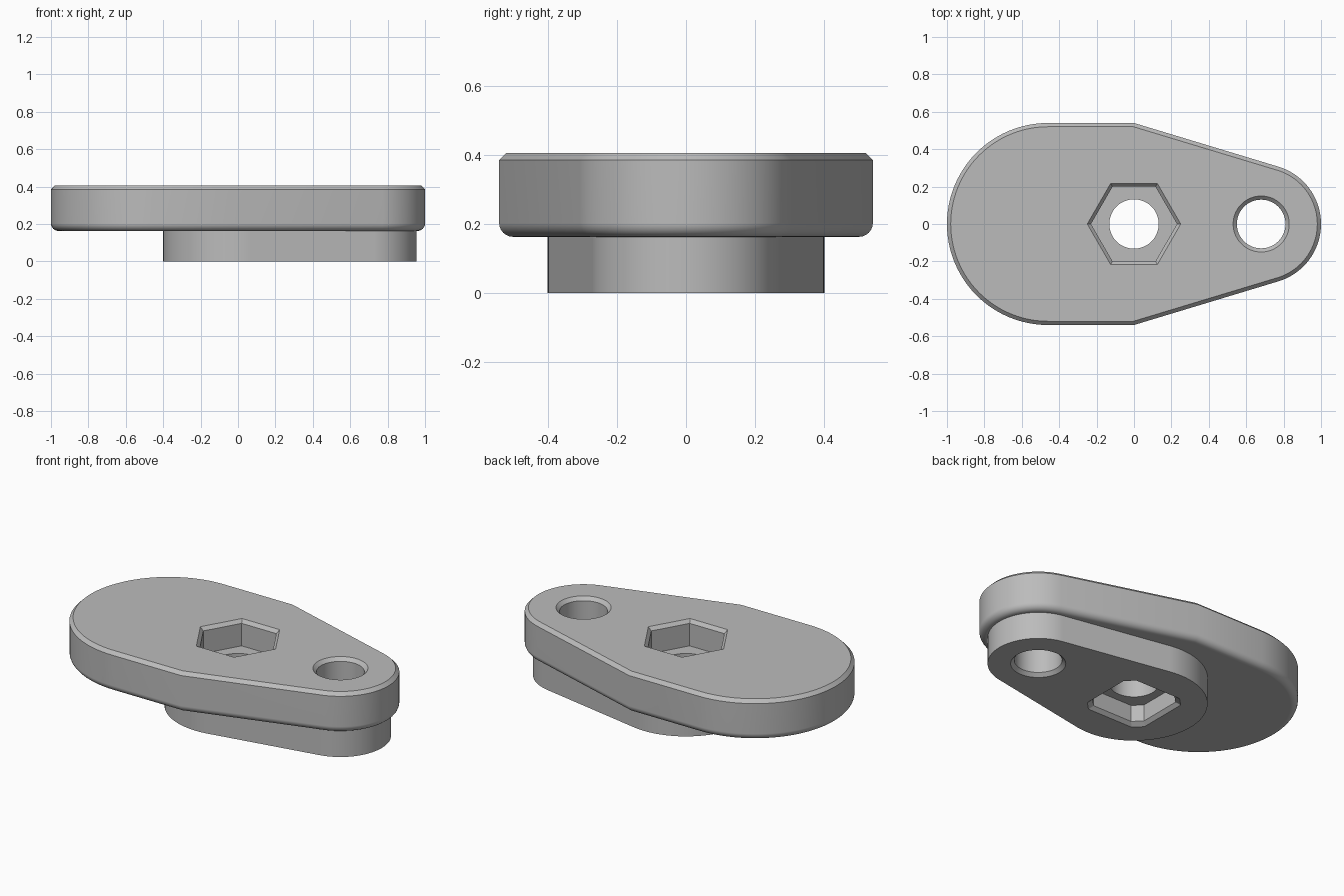
import bpy
import bmesh
from math import acos, cos, sin, pi, radians

cube = bpy.data.objects.get("Cube")
if cube:
    bpy.data.objects.remove(cube, do_unlink=True)

grey = bpy.data.materials.new("plain grey")
grey.use_nodes = True
grey.diffuse_color = (0.5, 0.5, 0.5, 1)
grey.node_tree.nodes["Principled BSDF"].inputs["Base Color"].default_value = (0.5, 0.5, 0.5, 1)

# Shared layout
EYE_X = 0.68
BASE, TOP = 0.163, 0.405
SQUARE_FLOOR, HEX_FLOOR = 0.12, 0.25
EDGE = 0.02


def arc(cx, r, start, end, steps):
    angles = [start + (end - start) * i / steps for i in range(steps + 1)]
    return [(cx + r * cos(a), r * sin(a)) for a in angles]


def plate_outline(inset):
    """Round heel, straight flanks, tapering to a round eye end."""
    t = acos(0.292)
    heel = arc(-0.46, 0.54 - inset, pi / 2, 3 * pi / 2, 48)
    eye = arc(EYE_X, 0.32 - inset, -t, t, 40)
    corner_x, corner_y = -0.15 * inset, 0.54 - inset
    return heel + [(corner_x, -corner_y)] + eye + [(corner_x, corner_y)]


def boss_outline():
    """Two circles joined by their common tangents."""
    t = acos((0.4 - 0.275) / EYE_X)
    return arc(0, 0.4, t, 2 * pi - t, 56) + arc(EYE_X, 0.275, -t, t, 40)


def circle(r, cx=0):
    return arc(cx, r, 0, 2 * pi, 64)[:-1]


def hexagon(r):
    return arc(0, r, 0, 2 * pi, 6)[:-1]


def clipped_square(a, clip=0.05):
    b = a - clip
    return [(a, -b), (a, b), (b, a), (-b, a), (-a, b), (-a, -b), (-b, -a), (b, -a)]


def loft(name, layers):
    """Solid skinned through (z, outline) layers from bottom to top."""
    bm = bmesh.new()
    rings = [[bm.verts.new((x, y, z)) for x, y in pts] for z, pts in layers]
    for low, high in zip(rings, rings[1:]):
        for i in range(len(low)):
            j = (i + 1) % len(low)
            bm.faces.new((low[i], low[j], high[j], high[i]))
    bm.faces.new(rings[0][::-1])
    bm.faces.new(rings[-1])
    bmesh.ops.recalc_face_normals(bm, faces=bm.faces)
    mesh = bpy.data.meshes.new(name)
    bm.to_mesh(mesh)
    bm.free()
    mesh.materials.append(grey)
    obj = bpy.data.objects.new(name, mesh)
    bpy.context.collection.objects.link(obj)
    return obj


def make_active(obj):
    bpy.ops.object.select_all(action="DESELECT")
    obj.select_set(True)
    bpy.context.view_layer.objects.active = obj


def carve(obj, cutters):
    make_active(obj)
    for cutter in cutters:
        cutter.hide_render = True
        mod = obj.modifiers.new("cut", "BOOLEAN")
        mod.operation = "DIFFERENCE"
        mod.solver = "EXACT"
        mod.object = cutter
        bpy.ops.object.modifier_apply(modifier=mod.name)


def finish(obj):
    make_active(obj)
    bpy.ops.object.shade_smooth_by_angle(angle=radians(25))
    mod = obj.modifiers.new("flat face normals", "WEIGHTED_NORMAL")
    mod.keep_sharp = True


# Plate: rounded lower edge, chamfered upper edge
FILLET = 0.04
layers = []
for i in range(7):
    a = pi / 2 * i / 6
    layers.append((BASE + FILLET * (1 - cos(a)), plate_outline(FILLET * (1 - sin(a)))))
layers += [(TOP - EDGE, plate_outline(0)), (TOP, plate_outline(EDGE))]
plate = loft("plate", layers)

# Boss under the plate
boss = loft("boss", [(0, boss_outline()), (BASE, boss_outline())])

# Cutters, each flaring through its chamfered mouth
FLARE = 2 * EDGE
bore = loft("bore_cutter", [(-0.1, circle(0.132)), (0.5, circle(0.132))])
eye_hole = loft("eye_hole_cutter", [
    (-EDGE, circle(0.13 + FLARE, EYE_X)), (EDGE, circle(0.13, EYE_X)),
    (TOP - EDGE, circle(0.13, EYE_X)), (TOP + EDGE, circle(0.13 + FLARE, EYE_X))])
hex_pocket = loft("hex_pocket_cutter", [
    (HEX_FLOOR, hexagon(0.23)), (TOP - EDGE, hexagon(0.23)),
    (TOP + EDGE, hexagon(0.23 + FLARE))])
square_pocket = loft("square_pocket_cutter", [
    (-EDGE, clipped_square(0.183 + FLARE)), (EDGE, clipped_square(0.183)),
    (SQUARE_FLOOR, clipped_square(0.183))])

carve(plate, [bore, eye_hole, hex_pocket])
carve(boss, [bore, eye_hole, square_pocket])
for cutter in (bore, eye_hole, hex_pocket, square_pocket):
    bpy.data.objects.remove(cutter, do_unlink=True)

finish(plate)
finish(boss)
